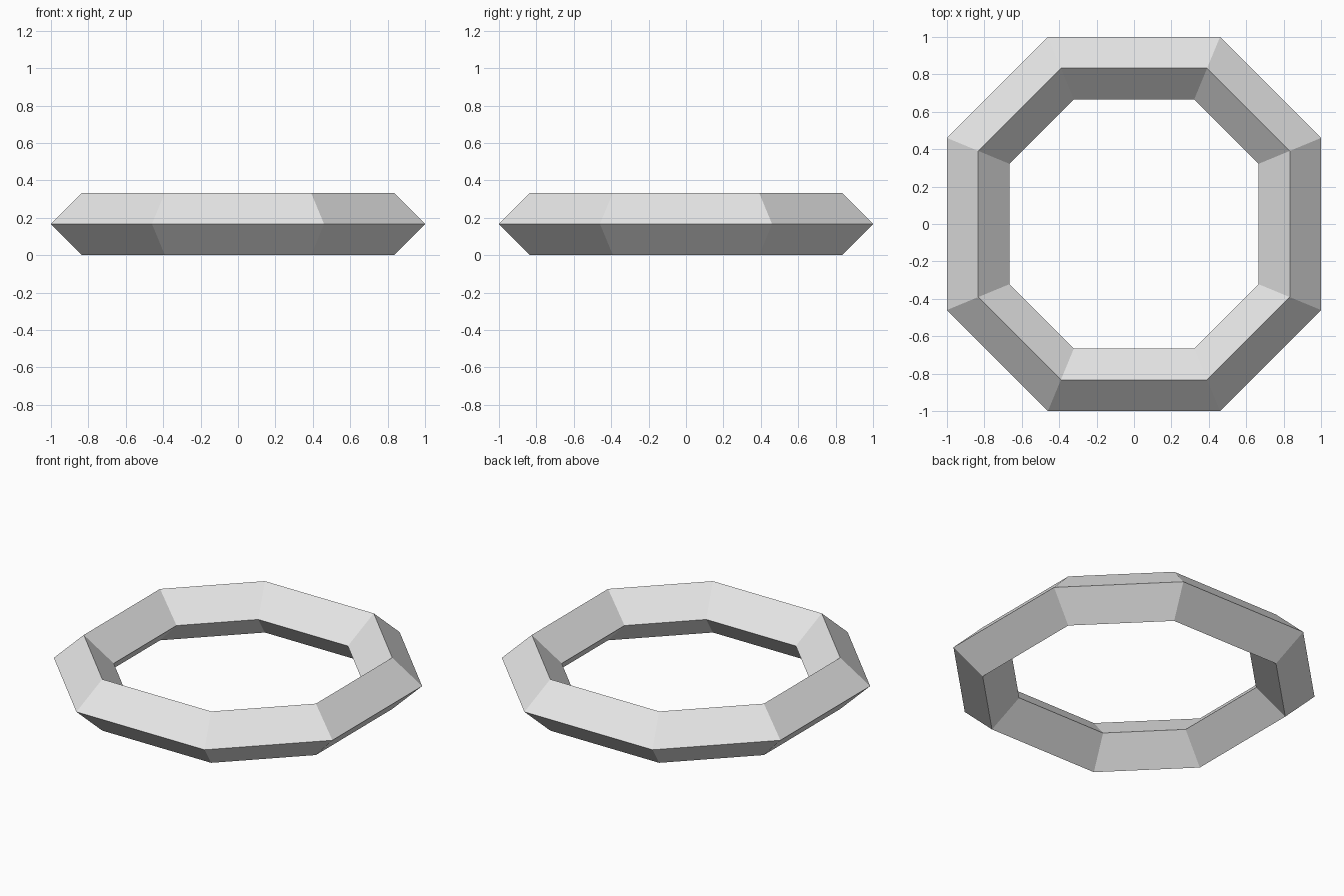
import bpy
import bmesh
import math

cube = bpy.data.objects.get("Cube")
if cube:
    bpy.data.objects.remove(cube, do_unlink=True)

HALF = 1 / 6             # half width and half height of the diamond section
MID = 1 - HALF           # distance from the centre to the section's middle
CORNER = 0.391           # half length of each straight side at the middle
MITRE = math.tan(math.pi / 8)

# Plain grey material
grey = bpy.data.materials.new("light grey")
grey.use_nodes = True
grey.diffuse_color = (0.8, 0.8, 0.8, 1)
grey.node_tree.nodes["Principled BSDF"].inputs["Base Color"].default_value = (0.8, 0.8, 0.8, 1)

# Diamond section: (outward offset, height)
section = [(HALF, HALF), (0, 2 * HALF), (-HALF, HALF), (0, 0)]


def mitred_section(bm, quarter, side):
    """Add the diamond at one corner of the eight-sided ring."""
    angle = quarter * math.pi / 2
    c, s = math.cos(angle), math.sin(angle)
    verts = []
    for offset, z in section:
        u = MID + offset
        v = side * (CORNER + offset * MITRE)
        verts.append(bm.verts.new((u * c - v * s, u * s + v * c, z)))
    return verts


# Eight-sided ring, bridged from corner to corner
bm = bmesh.new()
loops = [mitred_section(bm, q, side) for q in range(4) for side in (-1, 1)]
for i, loop in enumerate(loops):
    following = loops[(i + 1) % len(loops)]
    for j in range(4):
        k = (j + 1) % 4
        bm.faces.new((loop[j], following[j], following[k], loop[k]))
bmesh.ops.recalc_face_normals(bm, faces=bm.faces)

mesh = bpy.data.meshes.new("octagonal_ring")
bm.to_mesh(mesh)
bm.free()
mesh.materials.append(grey)
ring = bpy.data.objects.new("octagonal_ring", mesh)
bpy.context.collection.objects.link(ring)
